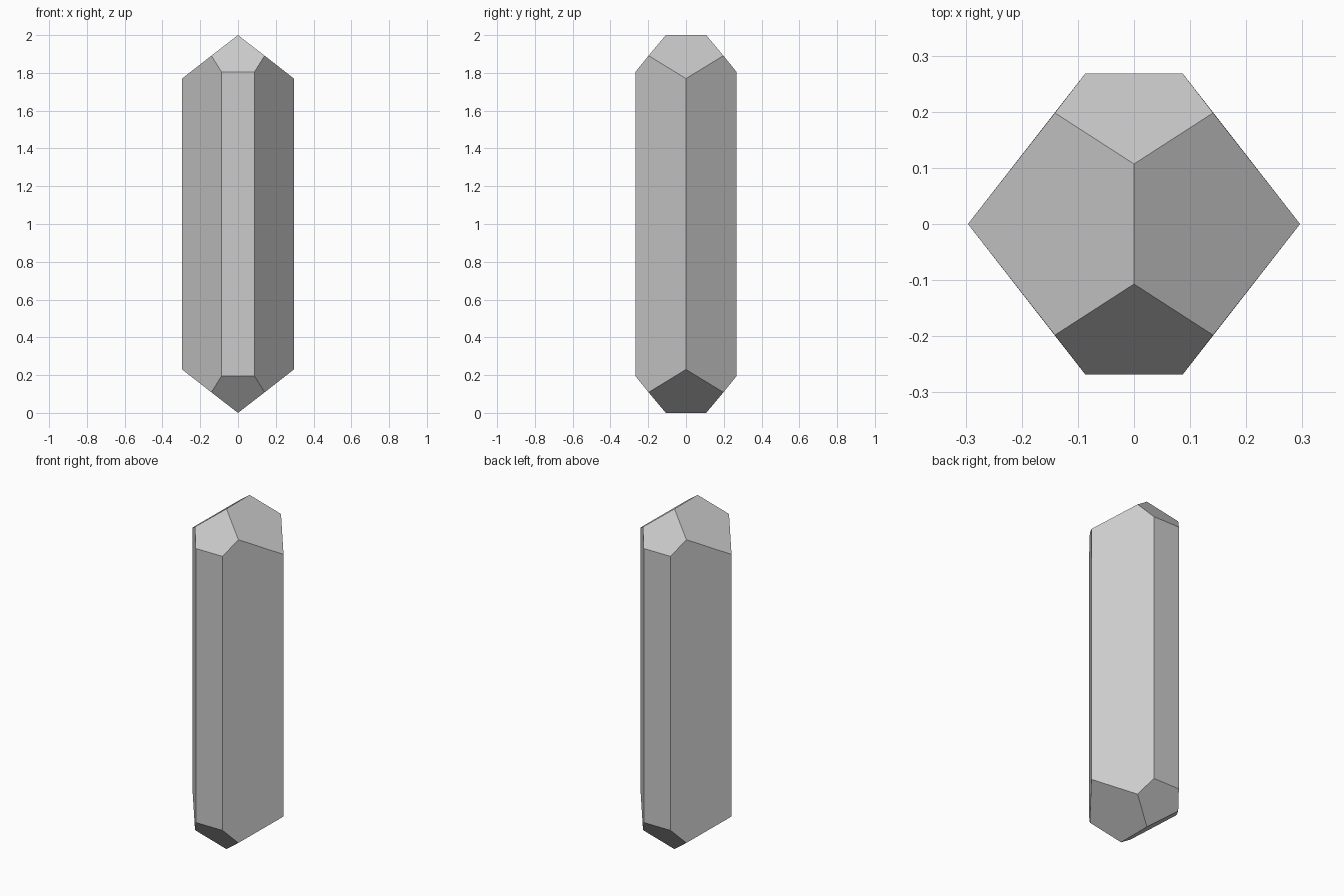
import bpy
import bmesh
from itertools import product

cube = bpy.data.objects.get("Cube")
if cube:
    bpy.data.objects.remove(cube, do_unlink=True)

# Crystal colour
grey = bpy.data.materials.new("crystal_grey")
grey.use_nodes = True
colour = (0.6, 0.6, 0.6, 1)
grey.diffuse_color = colour
grey.node_tree.nodes["Principled BSDF"].inputs["Base Color"].default_value = colour

# One octant of corners: ridge end, facet joint, side corner, front corner
corners = [(0, 0.107, 1), (0.141, 0.198, 0.891), (0.296, 0, 0.77), (0.087, 0.268, 0.805)]

# Mirror the corners in all three axes and wrap them in a convex shell
bm = bmesh.new()
points = {(x * i, y * j, 1 + z * k)
          for x, y, z in corners for i, j, k in product((-1, 1), repeat=3)}
for point in sorted(points):
    bm.verts.new(point)
bmesh.ops.convex_hull(bm, input=bm.verts)

# Merge the triangles into flat facets
bmesh.ops.dissolve_limit(bm, angle_limit=0.05, verts=bm.verts, edges=bm.edges)
bmesh.ops.recalc_face_normals(bm, faces=bm.faces)

mesh = bpy.data.meshes.new("crystal")
bm.to_mesh(mesh)
bm.free()
mesh.materials.append(grey)
bpy.context.collection.objects.link(bpy.data.objects.new("crystal", mesh))
